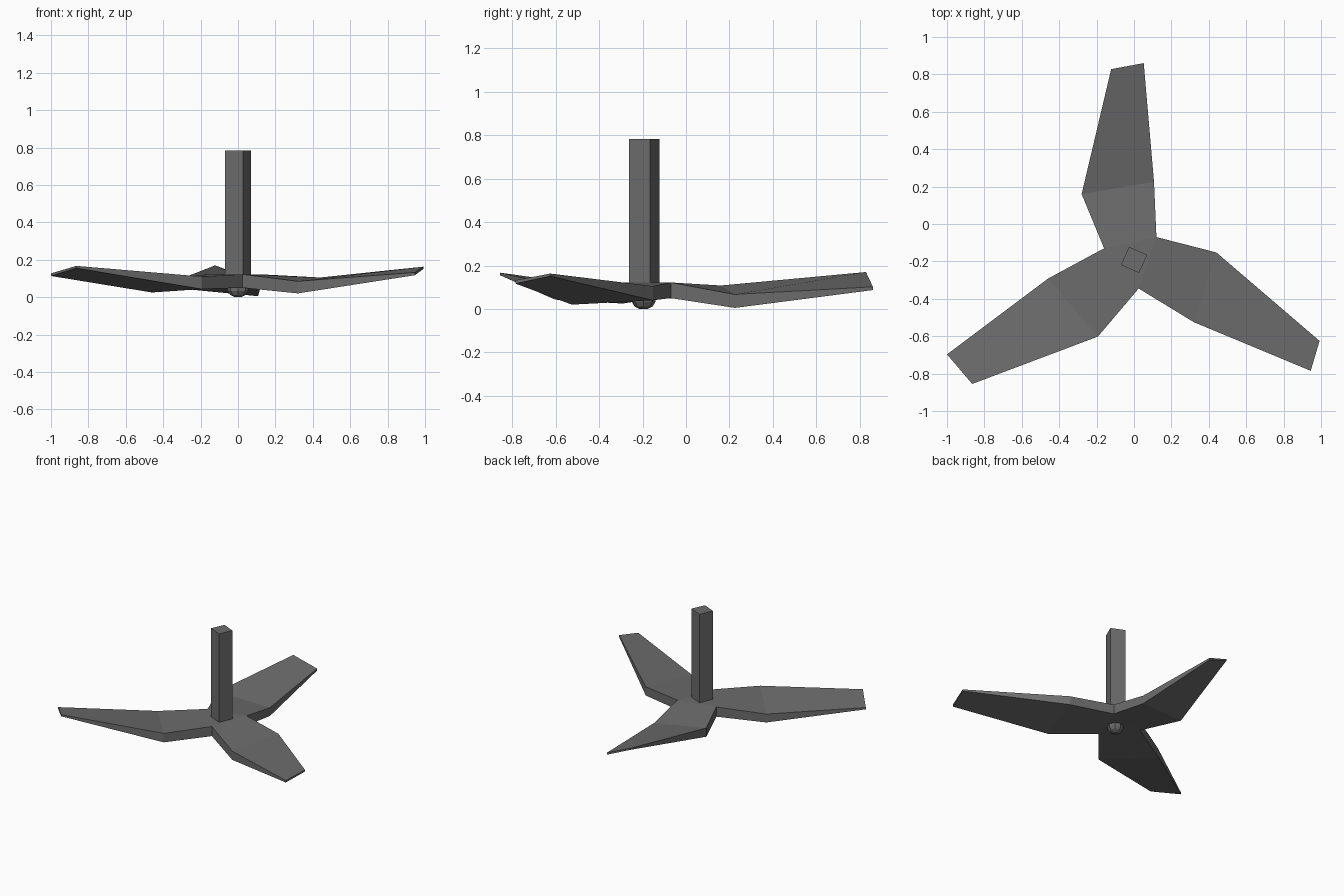
import bpy, bmesh, math
from mathutils import Matrix, Vector

if "Cube" in bpy.data.objects:
    bpy.data.objects.remove(bpy.data.objects["Cube"])

metal = bpy.data.materials.new("dark_grey_metal")
metal.diffuse_color = (0.15, 0.15, 0.15, 1)
metal.use_nodes = True
metal.node_tree.nodes["Principled BSDF"].inputs["Base Color"].default_value = metal.diffuse_color


def make_object(name, bm):
    bmesh.ops.recalc_face_normals(bm, faces=bm.faces[:])
    me = bpy.data.meshes.new(name)
    bm.to_mesh(me)
    bm.free()
    me.materials.append(metal)
    ob = bpy.data.objects.new(name, me)
    bpy.context.collection.objects.link(ob)
    return ob


# Blade assembly: root corners shared by neighbouring blades
ROOTS = [(0.12, -0.07), (0.025, -0.345), (-0.16, -0.13)]
# Each blade: trailing mid, trailing tip, leading tip, leading mid as (x, y, top z, bottom z)
BLADES = [
    [(0.107, 0.225, 0.067, 0.005), (0.052, 0.86, 0.102, 0.087),
     (-0.122, 0.828, 0.17, 0.158), (-0.28, 0.16, 0.108, 0.043)],
    [(0.32, -0.525, 0.085, 0.02), (0.945, -0.785, 0.132, 0.117),
     (0.992, -0.625, 0.163, 0.151), (0.44, -0.152, 0.105, 0.04)],
    [(-0.46, -0.292, 0.088, 0.025), (-1.0, -0.697, 0.127, 0.113),
     (-0.865, -0.855, 0.167, 0.155), (-0.193, -0.602, 0.11, 0.043)],
]

bm = bmesh.new()


def pair(x, y, top, bottom):
    return bm.verts.new((x, y, top)), bm.verts.new((x, y, bottom))


roots = [pair(x, y, 0.122, 0.05) for x, y in ROOTS]
for side in (0, 1):
    bm.faces.new([r[side] for r in roots])
for i, rows in enumerate(BLADES):
    tm, tt, lt, lm = [pair(*p) for p in rows]
    outline = [roots[i], tm, tt, lt, lm, roots[i - 1]]
    for side in (0, 1):
        bm.faces.new([p[side] for p in (roots[i], tm, lm, roots[i - 1])])
        bm.faces.new([p[side] for p in (tm, tt, lt, lm)])
    for a, b in zip(outline, outline[1:]):
        bm.faces.new((a[0], b[0], b[1], a[1]))
make_object("propeller_blades", bm)

# Square drive shaft, slightly turned
bm = bmesh.new()
bmesh.ops.create_cube(bm, size=1, matrix=Matrix.Translation((0, -0.192, 0.443))
                      @ Matrix.Rotation(math.radians(-24), 4, 'Z')
                      @ Matrix.Diagonal((0.106, 0.106, 0.68, 1)))
make_object("drive_shaft", bm)

# Faceted hub cap underneath
bm = bmesh.new()
rings = []
for r, z in [(0.055, 0.06), (0.055, 0.034), (0.042, 0.012), (0.018, 0.0)]:
    rings.append([bm.verts.new((r * math.cos(a), r * math.sin(a) - 0.195, z))
                  for a in [math.tau * k / 8 for k in range(8)]])
for a, b in zip(rings, rings[1:]):
    for k in range(8):
        n = (k + 1) % 8
        bm.faces.new((a[k], a[n], b[n], b[k]))
bm.faces.new(rings[0])
bm.faces.new(rings[-1])
make_object("hub_cap", bm)
